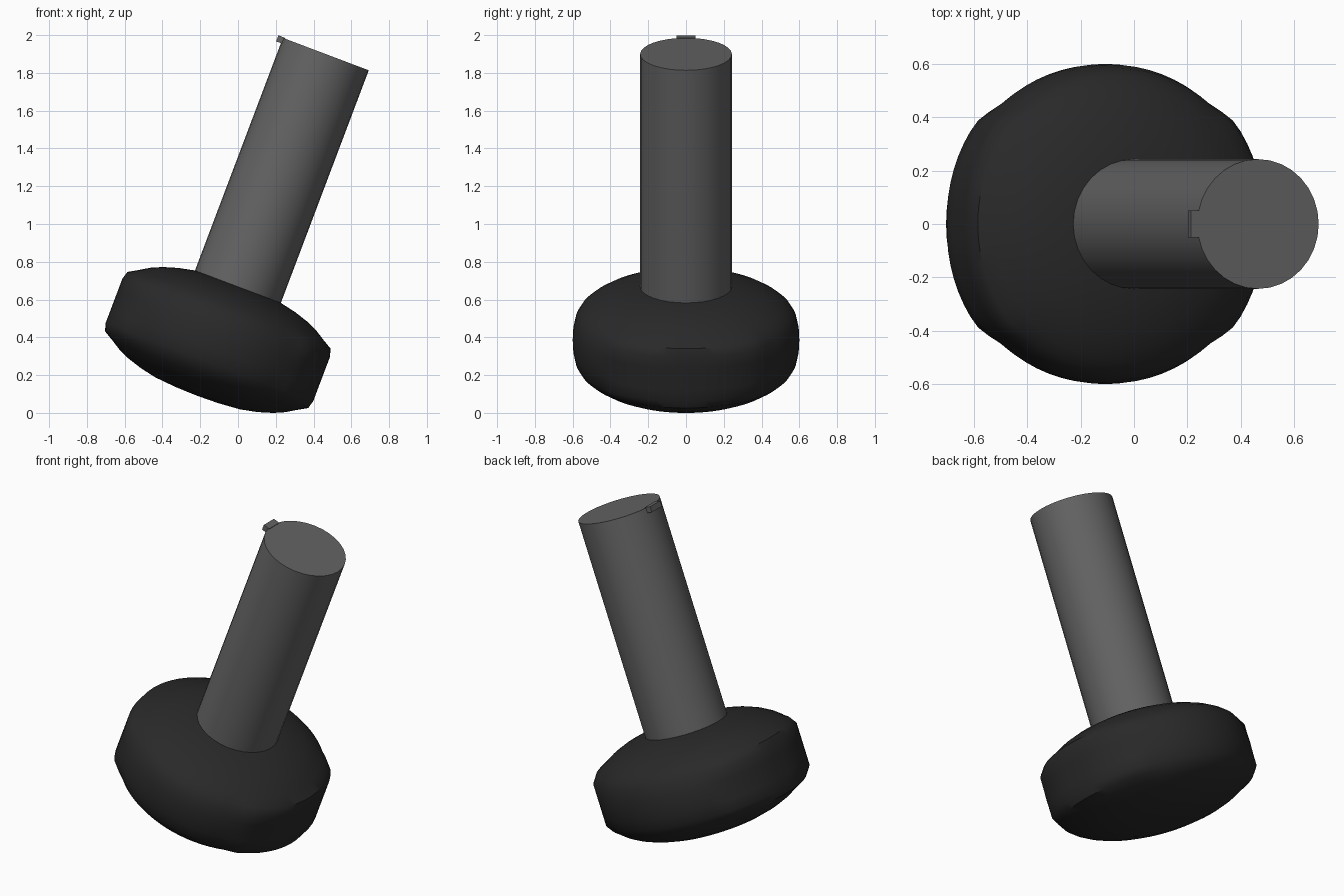
import bpy, bmesh
from math import sin, cos, pi, radians, degrees
from mathutils import Matrix

if "Cube" in bpy.data.objects:
    bpy.data.objects.remove(bpy.data.objects["Cube"])

TILT = Matrix.Translation((-0.107, 0, 0.386)) @ Matrix.Rotation(radians(20.7), 4, 'Y')
STEM_TOP = 1.618


def material(name, value):
    m = bpy.data.materials.new(name)
    m.diffuse_color = (value, value, value, 1)
    m.use_nodes = True
    m.node_tree.nodes["Principled BSDF"].inputs["Base Color"].default_value = m.diffuse_color
    return m


def finish(bm, name, mat, angle=35):
    bmesh.ops.recalc_face_normals(bm, faces=bm.faces)
    me = bpy.data.meshes.new(name)
    bm.to_mesh(me)
    bm.free()
    ob = bpy.data.objects.new(name, me)
    bpy.context.collection.objects.link(ob)
    ob.matrix_world = TILT
    me.materials.append(mat)
    bpy.ops.object.select_all(action='DESELECT')
    ob.select_set(True)
    bpy.context.view_layer.objects.active = ob
    bpy.ops.object.shade_smooth_by_angle(angle=radians(angle))
    return ob


rubber = material("dark_rubber", 0.022)
metal = material("grey_metal", 0.125)

# Rounded foot: swept profile (radius, height), with a flatter panel on each x side
half = [(0.12, 0.312), (0.24, 0.302), (0.33, 0.283), (0.41, 0.258), (0.47, 0.231),
        (0.52, 0.2), (0.557, 0.168), (0.583, 0.125), (0.597, 0.06)]
profile = half + [(0.6, 0)] + [(r, -z) for r, z in reversed(half)]
N = 72


def foot_radius(r, z, a):
    d = degrees(a) % 180
    d = min(d, 180 - d)                       # angle away from the x axis
    w = min(1, max(0, (50 - d) / 10))
    if abs(z) > 0.15:
        return r + w * 0.018 if 0.15 < abs(z) < 0.19 else r
    panel = 0.587 + 0.017 * min(1, d / 35)
    return r + (panel - r) * w


bm = bmesh.new()
rings = []
for r, z in profile:
    ring = []
    for i in range(N):
        a = 2 * pi * i / N
        q = foot_radius(r, z, a)
        ring.append(bm.verts.new((q * cos(a), q * sin(a), z)))
    rings.append(ring)
for lo, hi in zip(rings, rings[1:]):
    for i in range(N):
        j = (i + 1) % N
        bm.faces.new((lo[i], lo[j], hi[j], hi[i]))
for ring, z in ((rings[0], 0.315), (rings[-1], -0.315)):
    tip = bm.verts.new((0, 0, z))
    for i in range(N):
        bm.faces.new((ring[i], ring[(i + 1) % N], tip))
finish(bm, "foot", rubber)

# Straight round stem
bm = bmesh.new()
bmesh.ops.create_cone(bm, cap_ends=True, segments=32, radius1=0.243, radius2=0.243,
                      depth=STEM_TOP - 0.2,
                      matrix=Matrix.Translation((0, 0, (STEM_TOP + 0.2) / 2)))
finish(bm, "stem", metal)

# Small locating tab at the stem's upper rim
bm = bmesh.new()
bmesh.ops.create_cube(bm, size=1, matrix=Matrix.Translation((-0.25, 0, STEM_TOP - 0.013))
                      @ Matrix.Diagonal((0.04, 0.1, 0.034, 1)))
finish(bm, "rim_tab", metal)
